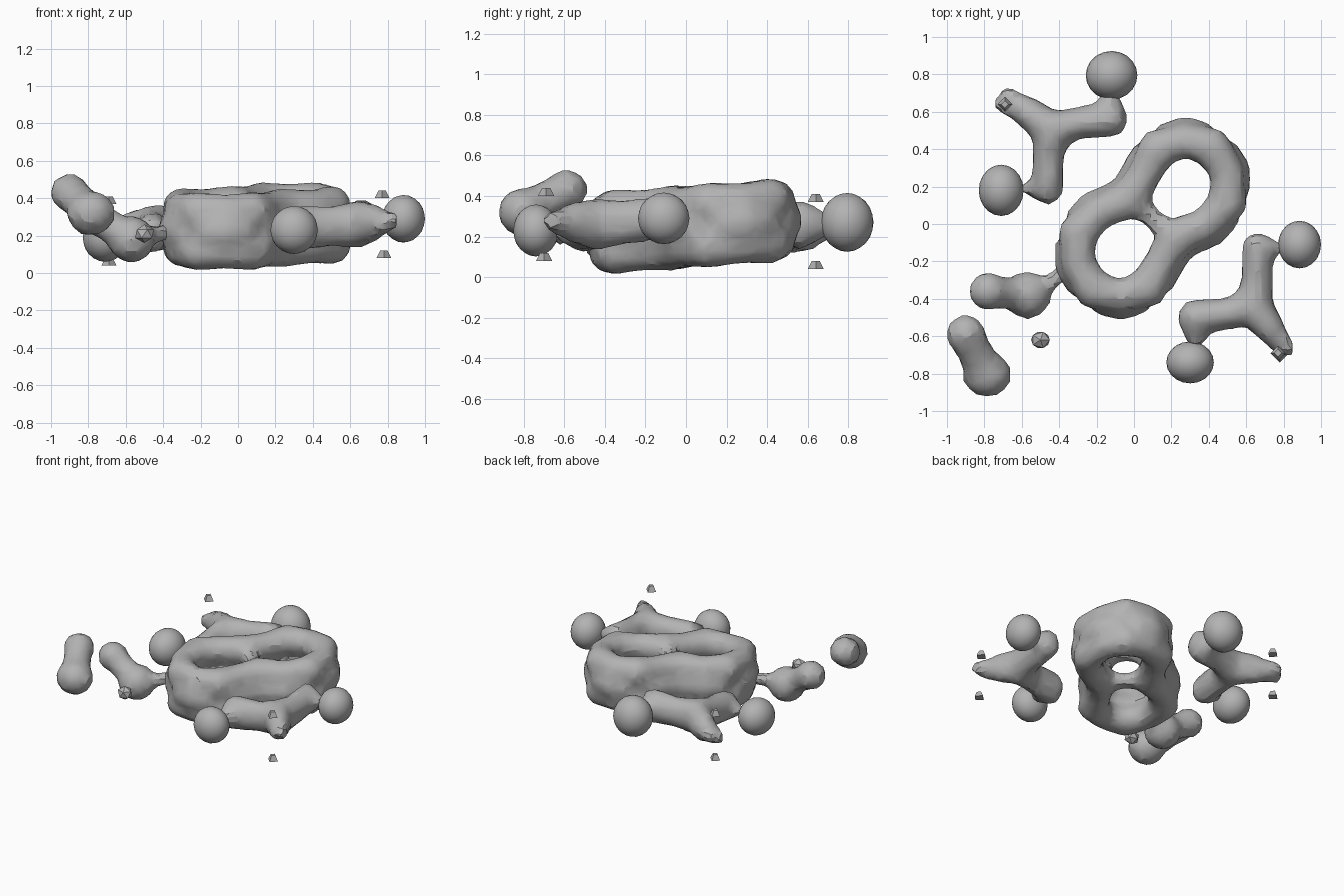
import bpy, bmesh
from mathutils import Vector, Matrix

cube = bpy.data.objects.get("Cube")
if cube:
    bpy.data.objects.remove(cube, do_unlink=True)

grey = bpy.data.materials.new("light_grey")
grey.use_nodes = True
colour = (0.45, 0.45, 0.45, 1)
grey.diffuse_color = colour
grey.node_tree.nodes["Principled BSDF"].inputs["Base Color"].default_value = colour

CENTRE = Vector((0.1, 0.03, 0.25))


def mirror(p):
    """Reflect a point through the centre of the cluster."""
    return 2 * CENTRE - Vector(p)


def ball(bm, p, size, detail=2):
    m = Matrix.Translation(p) @ Matrix.Diagonal((*size, 1))
    bmesh.ops.create_icosphere(bm, subdivisions=detail, radius=1, matrix=m)


def stroke(bm, a, b, ra, rb, tall=1.0, steps=6):
    """Tapered run of overlapping balls from a to b."""
    a, b = Vector(a), Vector(b)
    for i in range(steps + 1):
        t = i / steps
        r = ra + (rb - ra) * t
        ball(bm, a.lerp(b, t), (r, r, r * tall))


def make_object(name, bm):
    mesh = bpy.data.meshes.new(name)
    bm.to_mesh(mesh)
    bm.free()
    mesh.materials.append(grey)
    ob = bpy.data.objects.new(name, mesh)
    bpy.context.collection.objects.link(ob)
    return ob


def fused(name, bm, voxel=0.035):
    """Fuse the balls into one coarse organic skin."""
    ob = make_object(name, bm)
    fuse = ob.modifiers.new("fuse", "REMESH")
    fuse.mode = "VOXEL"
    fuse.voxel_size = voxel
    soft = ob.modifiers.new("soften", "SMOOTH")
    soft.iterations = 1
    facet = ob.modifiers.new("facet", "DECIMATE")
    facet.ratio = 0.5
    dg = bpy.context.evaluated_depsgraph_get()
    ob.data = bpy.data.meshes.new_from_object(ob.evaluated_get(dg))
    ob.modifiers.clear()
    bpy.ops.object.select_all(action="DESELECT")
    ob.select_set(True)
    bpy.context.view_layer.objects.active = ob
    bpy.ops.object.shade_smooth_by_angle(angle=0.4)


# Double ring: two beaded loops in a figure of eight around a bulging, pitted wall
half = [(-0.03, 0.14), (-0.2, 0.07), (-0.31, -0.05), (-0.31, -0.22),
        (-0.22, -0.36), (-0.07, -0.4), (0.08, -0.35), (0.16, -0.2)]
half = [Vector((x, y, 0.25 + 0.07 * (y - 0.03))) for x, y in half]
loop = half + [mirror(p) for p in half]
pits = [half[i] for i in (2, 4, 6)]
pits += [mirror(p) for p in pits]
hole = Vector((-0.06, -0.12, 0.24))
holes = (hole, mirror(hole))
lift = Vector((0, 0, 0.107))
bm = bmesh.new()
for n, (a, b) in enumerate(zip(loop, loop[1:] + loop[:1])):
    for i in range(4):
        p = a.lerp(b, i / 4)
        out = p - min(holes, key=lambda h: (p - h).length)
        out.z = 0
        out.normalize()
        # Beads swell at every other corner
        swell = i / 4 if n % 2 else 1 - i / 4
        r = 0.094 + 0.014 * swell
        for side in (lift, -lift):
            ball(bm, p + side - out * 0.01, (r, r, r))
        # Wall bulges outwards, leaving the inside hollowed
        if min((p - d).length for d in pits) > 0.05:
            ball(bm, p + out * 0.027, (0.092, 0.092, 0.1))

# Thin shared bridge across the middle
for side in (lift, -lift):
    for end in (half[0], mirror(half[0])):
        stroke(bm, end + side, CENTRE + side, 0.085, 0.055)
fused("double_ring", bm)

# Three-armed side branches, each a list of joints with radii
hub = ((-0.44, 0.5, 0.24), 0.105)
arms = [
    [hub, ((-0.3, 0.54, 0.25), 0.088), ((-0.13, 0.56, 0.26), 0.1), ((-0.13, 0.67, 0.26), 0.055)],
    [hub, ((-0.46, 0.37, 0.23), 0.09), ((-0.46, 0.19, 0.21), 0.088), ((-0.57, 0.19, 0.2), 0.035)],
]
# Each side has its own tapered tip, specks and loose round lobes
sides = [
    ("back", Vector, (-0.57, 0.6, 0.23), [(-0.68, 0.7, 0.23), (-0.72, 0.64, 0.21)],
     [(-0.69, 0.64, 0.39), (-0.69, 0.64, 0.06)],
     [((-0.12, 0.795, 0.27), (0.138, 0.13, 0.145)),
      ((-0.71, 0.18, 0.19), (0.12, 0.137, 0.13))]),
    ("front", mirror, (0.72, -0.55, 0.27), [(0.83, -0.67, 0.28), (0.77, -0.66, 0.26)],
     [(0.77, -0.69, 0.42), (0.78, -0.7, 0.1)],
     [((0.3, -0.74, 0.23), (0.127, 0.112, 0.128)),
      ((0.885, -0.11, 0.29), (0.115, 0.127, 0.127))]),
]
for label, place, wrist, tips, specks, lobes in sides:
    bm = bmesh.new()
    for arm in arms:
        for (a, ra), (b, rb) in zip(arm, arm[1:]):
            stroke(bm, place(a), place(b), ra, rb, 1.25)
    stroke(bm, place(hub[0]), wrist, hub[1], 0.085, 1.25)
    for tip in tips:
        stroke(bm, wrist, tip, 0.075, 0.04, 1.25)
    fused(label + "_branch", bm)
    for name, (p, size) in zip(("large_lobe", "small_lobe"), lobes):
        bm = bmesh.new()
        ball(bm, p, size, detail=3)
        make_object(label + "_" + name, bm).data.shade_smooth()
    for name, p in zip(("high_speck", "low_speck"), specks):
        bm = bmesh.new()
        bmesh.ops.create_cone(bm, cap_ends=True, segments=4, radius1=0.04, radius2=0.02,
                              depth=0.04, matrix=Matrix.Translation(p))
        make_object(label + "_" + name, bm)

# Side dumbbell with a thin neck to the ring
bm = bmesh.new()
left, right, neck = (-0.78, -0.36, 0.31), (-0.57, -0.38, 0.18), (-0.47, -0.33, 0.2)
ball(bm, left, (0.105, 0.105, 0.105))
ball(bm, right, (0.13, 0.13, 0.13))
stroke(bm, left, right, 0.09, 0.09)
stroke(bm, right, neck, 0.09, 0.05)
stroke(bm, neck, (-0.38, -0.26, 0.22), 0.05, 0.045)
fused("side_dumbbell", bm, 0.03)

# Detached far dumbbell
bm = bmesh.new()
top, low = (-0.9, -0.59, 0.43), (-0.785, -0.805, 0.32)
ball(bm, top, (0.11, 0.11, 0.105))
ball(bm, low, (0.135, 0.125, 0.125))
stroke(bm, top, low, 0.095, 0.105)
fused("far_dumbbell", bm)

# Small loose nugget
bm = bmesh.new()
ball(bm, (-0.5, -0.62, 0.21), (0.056, 0.05, 0.05), detail=1)
make_object("nugget", bm)
